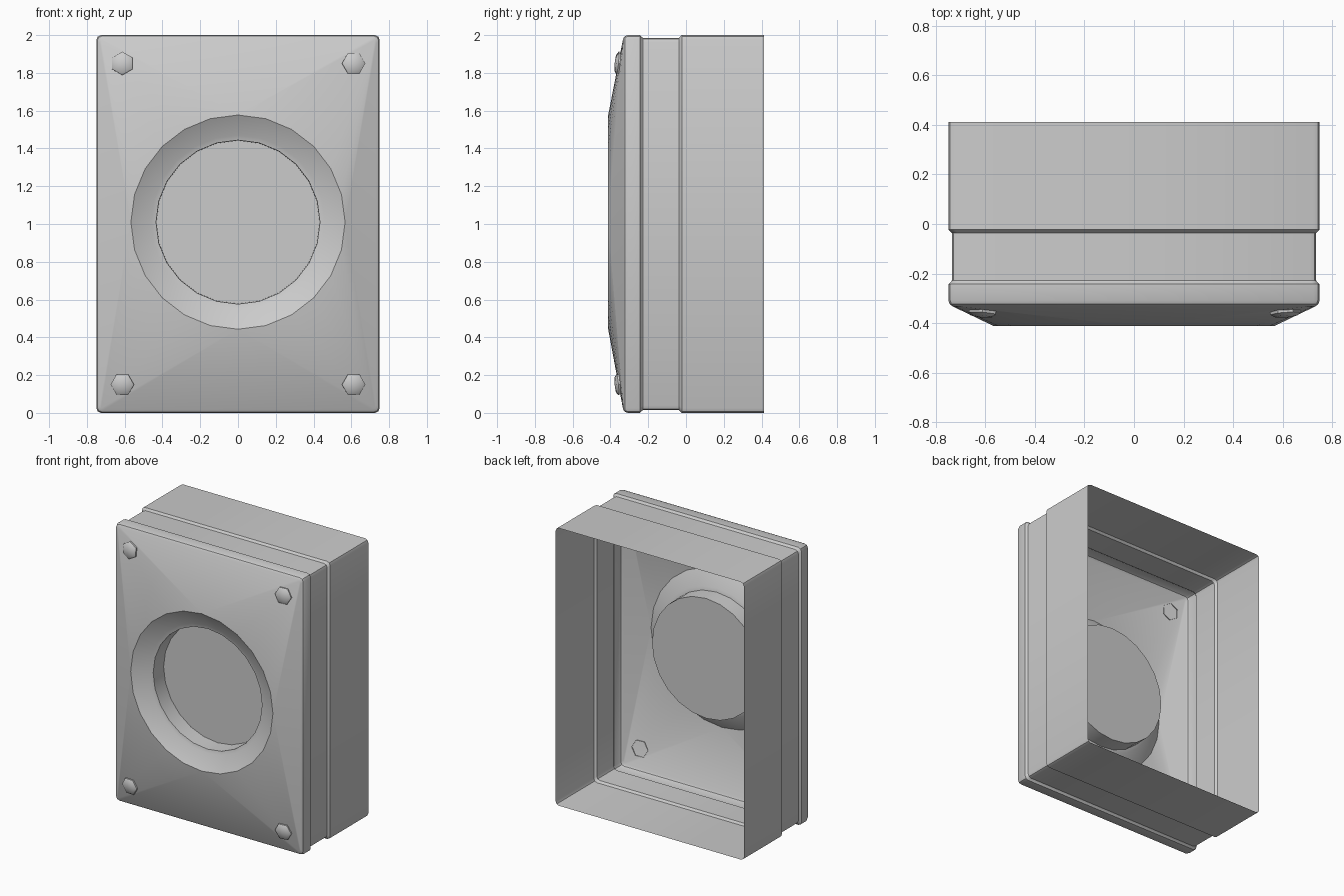
import bpy, bmesh
from math import cos, sin, pi, radians
from mathutils import Vector, Matrix

if "Cube" in bpy.data.objects:
    bpy.data.objects.remove(bpy.data.objects["Cube"])

ZC = 1.0       # housing mid height
ZR = 1.01      # middle of the round opening
SEG = 24


def finish(name, bm, angle=30):
    bmesh.ops.recalc_face_normals(bm, faces=bm.faces)
    me = bpy.data.meshes.new(name)
    bm.to_mesh(me)
    bm.free()
    ob = bpy.data.objects.new(name, me)
    bpy.context.collection.objects.link(ob)
    bpy.ops.object.select_all(action='DESELECT')
    ob.select_set(True)
    bpy.context.view_layer.objects.active = ob
    bpy.ops.object.shade_smooth_by_angle(angle=radians(angle))
    return ob


def rect_ring(bm, inset, y, r=0.025):
    """Rounded rectangle, three points per corner, counterclockwise from +x."""
    ring = []
    for k, (sx, sz) in enumerate([(1, 1), (-1, 1), (-1, -1), (1, -1)]):
        for j in range(3):
            a = pi / 2 * k + pi / 4 * j
            ring.append(bm.verts.new((sx * (0.75 - inset - r) + r * cos(a), y,
                                      ZC + sz * (1.0 - inset - r) + r * sin(a))))
    return ring


def circle(bm, r, y, z=0.0, n=SEG, turn=0.0):
    return [bm.verts.new((r * cos(2 * pi * i / n + turn), y,
                          z + r * sin(2 * pi * i / n + turn))) for i in range(n)]


def bridge(bm, rings):
    for a, b in zip(rings, rings[1:]):
        n = len(a)
        for i in range(n):
            j = (i + 1) % n
            bm.faces.new((a[i], a[j], b[j], b[i]))


# Housing: open-backed thin shell with a groove around the sides
bm = bmesh.new()
profile = [(0, 0.412), (0, -0.022), (0.014, -0.036), (0.014, -0.228), (0.009, -0.236),
           (0, -0.243), (0, -0.308), (0.005, -0.323), (0.018, -0.333)]
rings = [rect_ring(bm, i, y) for i, y in profile]
bridge(bm, rings)

# Funnel and recessed disc
funnel = [circle(bm, r, y, ZR) for r, y in
          [(0.567, -0.412), (0.46, -0.352), (0.434, -0.346), (0.432, -0.23)]]
bridge(bm, funnel)
bm.faces.new(funnel[-1])

# Sloping front: corner fans plus side triangles joining rectangle to circle
rect, rim = rings[-1], funnel[0]
q = SEG // 4
for k in range(4):
    a, b, c = rect[3 * k:3 * k + 3]
    e0, e1 = rim[q * k], rim[q * (k + 1) % SEG]
    nxt = rect[(3 * k + 3) % 12]
    bm.faces.new((a, b, e0))
    bm.faces.new((b, c, e1))
    bm.faces.new((c, nxt, e1))
    for i in range(q):
        bm.faces.new((b, rim[q * k + i], rim[(q * k + i + 1) % SEG]))
finish("housing", bm)

# Domed hexagonal screws, tilted to lie on the sloping front
for sx in (-1, 1):
    for sz in (-1, 1):
        bm = bmesh.new()
        turn = pi / 6 if (sx, sz) == (-1, 1) else 0.0
        rs = [circle(bm, r, y, n=6, turn=turn) for r, y in
              [(0.062, 0.008), (0.062, -0.007), (0.046, -0.018)]]
        bridge(bm, rs)
        tip = bm.verts.new((0, -0.023, 0))
        for i in range(6):
            bm.faces.new((rs[-1][i], rs[-1][(i + 1) % 6], tip))
        normal = Vector((sx * 0.08, -1, sz * 0.095))
        tilt = Vector((0, -1, 0)).rotation_difference(normal).to_matrix().to_4x4()
        bm.transform(Matrix.Translation((sx * 0.612, -0.355, ZC + sz * 0.85)) @ tilt)
        side = "left" if sx < 0 else "right"
        level = "lower" if sz < 0 else "upper"
        finish(f"screw_{level}_{side}", bm, 40)
